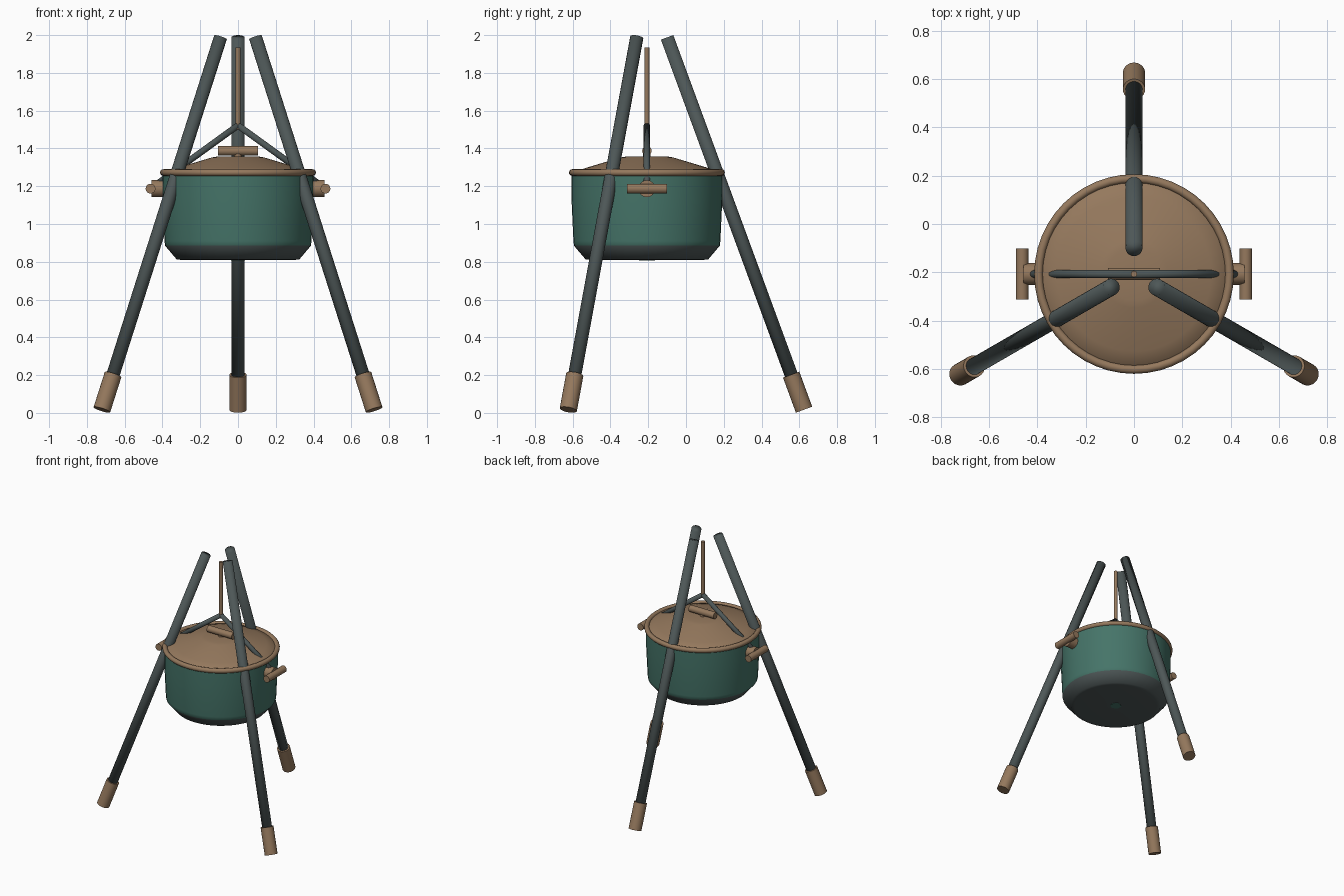
import bpy, bmesh, math
from mathutils import Vector

cube = bpy.data.objects.get("Cube")
if cube:
    bpy.data.objects.remove(cube, do_unlink=True)

POT_Y = -0.207  # the pot and tripod share this axis


def material(name, rgb):
    m = bpy.data.materials.new(name)
    m.use_nodes = True
    m.diffuse_color = (*rgb, 1)
    m.node_tree.nodes["Principled BSDF"].inputs["Base Color"].default_value = (*rgb, 1)
    return m


BROWN = material("warm brown", (0.30, 0.19, 0.11))
GREEN = material("enamel green", (0.06, 0.175, 0.14))
IRON = material("dark iron", (0.075, 0.095, 0.095))


def smooth(obj, angle):
    bpy.ops.object.select_all(action="DESELECT")
    obj.select_set(True)
    bpy.context.view_layer.objects.active = obj
    if angle is None:
        bpy.ops.object.shade_smooth()
    else:
        bpy.ops.object.shade_smooth_by_angle(angle=math.radians(angle))


def rod(name, a, b, radius, mat, sides=24, angle=40):
    """Cylinder between two points."""
    a, b = Vector(a), Vector(b)
    d = b - a
    bpy.ops.mesh.primitive_cylinder_add(vertices=sides, radius=radius, depth=d.length,
                                        location=(a + b) / 2)
    obj = bpy.context.object
    obj.name = name
    obj.rotation_euler = d.to_track_quat("Z", "Y").to_euler()
    obj.data.materials.append(mat)
    smooth(obj, angle)
    return obj


def lathe(name, profile, mats, sides=48, angle=60):
    """Revolve (radius, z) points around the pot axis, capping both ends."""
    bm = bmesh.new()
    rings = []
    for r, z in profile:
        rings.append([bm.verts.new((r * math.cos(t), r * math.sin(t), z))
                      for t in (2 * math.pi * i / sides for i in range(sides))])
    for lo, hi in zip(rings, rings[1:]):
        for i in range(sides):
            j = (i + 1) % sides
            bm.faces.new((lo[i], lo[j], hi[j], hi[i]))
    bm.faces.new(rings[0][::-1])
    bm.faces.new(rings[-1])
    bmesh.ops.recalc_face_normals(bm, faces=bm.faces[:])
    mesh = bpy.data.meshes.new(name)
    bm.to_mesh(mesh)
    bm.free()
    obj = bpy.data.objects.new(name, mesh)
    bpy.context.collection.objects.link(obj)
    obj.location.y = POT_Y
    for m in mats:
        mesh.materials.append(m)
    smooth(obj, angle)
    return obj


# Tripod legs with sleeve feet
for name, deg in (("back", 90), ("right", 210), ("left", 330)):
    out = Vector((math.cos(math.radians(deg)), math.sin(math.radians(deg)), 0))
    axis = Vector((0, POT_Y, 0))
    bottom = axis + out * 0.832 + Vector((0, 0, 0.017))
    top = axis + out * 0.107 + Vector((0, 0, 1.988))
    rod(name + "_leg", bottom.lerp(top, 0.05), top, 0.035, IRON, angle=None)
    rod(name + "_foot", bottom, bottom.lerp(top, 0.094), 0.046, BROWN)

# Pot body with a dark base below the green wall
pot = lathe("pot", [(0.05, 0.81), (0.30, 0.81), (0.325, 0.813), (0.386, 0.885),
                    (0.389, 0.91), (0.40, 1.15), (0.40, 1.27)], (GREEN, IRON))
for f in pot.data.polygons:
    if f.center.z < 0.887:
        f.material_index = 1

# Small hexagonal mark under the pot
rod("base_mark", (0, POT_Y, 0.807), (0, POT_Y, 0.811), 0.042, GREEN, sides=6)

# Rim ring and lid
bpy.ops.mesh.primitive_torus_add(major_segments=48, minor_segments=12, major_radius=0.395,
                                 minor_radius=0.018, location=(0, POT_Y, 1.272))
rim = bpy.context.object
rim.name = "rim"
rim.data.materials.append(BROWN)
smooth(rim, 60)
lathe("lid", [(0.385, 1.268), (0.375, 1.28), (0.32, 1.298), (0.14, 1.352),
              (0.11, 1.357), (0.02, 1.358)], (BROWN,))
rod("lid_post", (0, POT_Y, 1.35), (0, POT_Y, 1.385), 0.02, BROWN)
rod("lid_grip", (-0.107, POT_Y, 1.387), (0.107, POT_Y, 1.387), 0.025, BROWN)

# Hanging rod, bail arms and side handles
rod("hanging_rod", (0, POT_Y, 1.50), (0, POT_Y, 1.935), 0.0135, BROWN, sides=16)
for name, s in (("left", 1), ("right", -1)):
    rod(name + "_bail_arm", (0, POT_Y, 1.522), (s * 0.445, POT_Y, 1.2), 0.017, IRON,
        sides=16, angle=None)
    rod(name + "_handle_mount", (s * 0.38, POT_Y, 1.187), (s * 0.458, POT_Y, 1.187),
        0.045, BROWN)
    rod(name + "_handle_grip", (s * 0.463, POT_Y - 0.106, 1.187),
        (s * 0.463, POT_Y + 0.106, 1.187), 0.026, BROWN)
